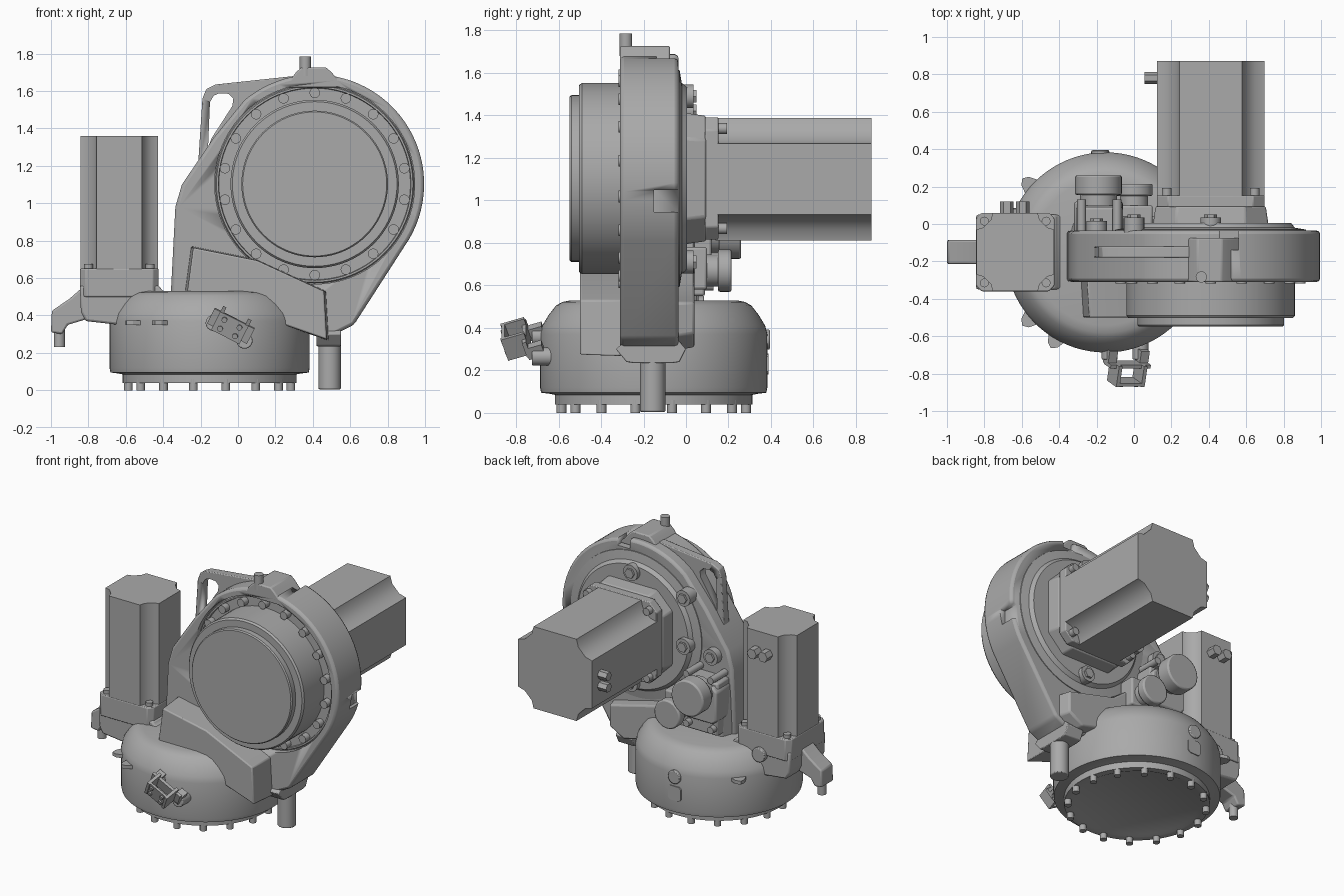
import bpy, bmesh
from math import sin, cos, pi, radians
from mathutils import Matrix, Vector

old = bpy.data.objects.get("Cube")
if old:
    bpy.data.objects.remove(old, do_unlink=True)

GREY = (0.4, 0.4, 0.4, 1)
mat = bpy.data.materials.new("machine_grey")
mat.use_nodes = True
mat.diffuse_color = GREY
mat.node_tree.nodes["Principled BSDF"].inputs["Base Color"].default_value = GREY

HUB_X, HUB_Z = 0.41, 1.103        # main arm joint
BASE = -0.152                     # base axis, same in x and y
AXES = {"x": lambda u, v, w: (w, u, v),
        "y": lambda u, v, w: (u, w, v),
        "z": lambda u, v, w: (u, v, w)}


def finish(name, bm, bevel=0):
    bmesh.ops.recalc_face_normals(bm, faces=bm.faces)
    mesh = bpy.data.meshes.new(name)
    bm.to_mesh(mesh)
    bm.free()
    mesh.materials.append(mat)
    ob = bpy.data.objects.new(name, mesh)
    bpy.context.collection.objects.link(ob)
    bpy.ops.object.select_all(action="DESELECT")
    ob.select_set(True)
    bpy.context.view_layer.objects.active = ob
    bpy.ops.object.shade_smooth_by_angle(angle=radians(32))
    if bevel:
        mod = ob.modifiers.new("Bevel", "BEVEL")
        mod.width, mod.segments, mod.limit_method = bevel, 2, "ANGLE"
    return ob


def prism(name, pts, axis, a, b, bevel=0, taper=1):
    """Extrude a 2D outline along an axis; taper scales the far end."""
    bm = bmesh.new()
    mid = sum((Vector(p) for p in pts), Vector((0, 0))) / len(pts)
    near = [bm.verts.new(AXES[axis](u, v, a)) for u, v in pts]
    far = [bm.verts.new(AXES[axis](*(mid + (Vector(p) - mid) * taper), b)) for p in pts]
    bm.faces.new(near)
    bm.faces.new(far)
    for i in range(len(pts)):
        j = (i + 1) % len(pts)
        bm.faces.new((near[i], near[j], far[j], far[i]))
    return finish(name, bm, bevel)


def circle(u, v, r, n=32):
    return [(u + r * cos(2 * pi * i / n), v + r * sin(2 * pi * i / n)) for i in range(n)]


def cyl(name, axis, u, v, r, a, b, n=24, bevel=0):
    return prism(name, circle(u, v, r, n), axis, a, b, bevel)


def rect(u0, u1, v0, v1):
    return [(u0, v0), (u1, v0), (u1, v1), (u0, v1)]


def lathe(name, profile, axis, u, v, n=80):
    """Revolve (radius, height) points about an axis through (u, v)."""
    bm = bmesh.new()
    rings = [[bm.verts.new(AXES[axis](p, q, h)) for p, q in circle(u, v, r, n)]
             for r, h in profile]
    for lo, hi in zip(rings, rings[1:]):
        for i in range(n):
            j = (i + 1) % n
            bm.faces.new((lo[i], lo[j], hi[j], hi[i]))
    bm.faces.new(rings[0])
    bm.faces.new(rings[-1])
    return finish(name, bm)


def cut(target, cutter):
    cutter.hide_render = True
    cutter.hide_set(True)
    cutter.hide_viewport = True
    mod = target.modifiers.new("Cut", "BOOLEAN")
    mod.operation, mod.object, mod.solver = "DIFFERENCE", cutter, "EXACT"


def notched(u, v, h):
    """Square motor section with stepped corners."""
    pts = []
    for k in range(4):
        c, s = round(cos(k * pi / 2)), round(sin(k * pi / 2))
        for p, q in ((1, -.58), (1, .58), (.82, .63), (.63, .82)):
            pts.append((u + h * (p * c - q * s), v + h * (p * s + q * c)))
        pts.append(pts.pop())
    return pts


def chamfered(u, v, h, c):
    return [(u + sx * (h - dx), v + sy * (h - dy)) for sx, sy, dx, dy in
            ((1, 1, 0, c), (1, 1, c, 0), (-1, 1, c, 0), (-1, 1, 0, c),
             (-1, -1, 0, c), (-1, -1, c, 0), (1, -1, c, 0), (1, -1, 0, c))]


# Round base with bolt ring
lathe("base_housing", [(.40, .05), (.42, .04), (.465, .04), (.465, .085), (.49, .09),
                       (.53, .095), (.535, .12), (.535, .37), (.525, .41), (.495, .46),
                       (.46, .505), (.43, .522), (.39, .53)], "z", BASE, BASE)
for i in range(16):
    t = (i + .5) * pi / 8
    cyl("base_bolt", "z", BASE + .443 * cos(t), BASE + .443 * sin(t), .023, 0, .06, 12)
for x, y, deg in ((-.56, .21, 138), (-.56, -.51, 222), (-.42, -.62, 240)):
    ear = prism("base_ear", [(-.09, -.08), (-.09, .08), (.03, .03), (.05, 0), (.03, -.03)],
                "z", -.012, .012)
    ear.matrix_world = Matrix.Translation((x, y, .36)) @ Matrix.Rotation(radians(deg), 4, "Z")
cyl("base_rear_plug", "y", -.18, .345, .047, .30, .395, bevel=.006)
prism("base_rear_pad", chamfered(-.18, .23, .05, .015), "y", .34, .388)

# Main arm: round head flowing into a wide foot
head = [(HUB_X + .585 * cos(radians(a)), HUB_Z + .585 * sin(radians(a)))
        for a in range(-30, 131, 4)]
arm = prism("arm_body", head + [(-.13, 1.35), (-.3, 1.1), (-.335, .98), (-.36, .5),
            (-.3, .36), (.24, .34), (.48, .28), (.62, .35)], "y", -.31, -.035, .018)
cut(arm, cyl("recess_cutter", "y", HUB_X, HUB_Z, .535, -.5, -.27, 80))
cut(arm, prism("top_notch_cutter", rect(.46, .56, 1.62, 1.8), "y", -.14, .1))
cut(arm, prism("side_notch_cutter", rect(.95, 1.1, .945, 1.05), "y", -.15, .1))
prism("arm_front_foot", [(-.3, .4), (-.25, .77), (.1, .70), (.47, .53), (.485, .265),
                         (.24, .35)], "y", -.30, -.5, .008, .97)
prism("arm_rear_foot", [(-.35, .42), (-.33, .85), (-.1, .85), (.2, .62), (.60, .52),
                        (.60, .36), (.48, .29), (.24, .35)], "y", -.06, .04, .012, .93)
prism("arm_top_tab", [(.25, 1.62), (.31, 1.70), (.34, 1.727), (.47, 1.727), (.50, 1.70),
                      (.57, 1.62)], "y", -.31, -.075, .008)
cyl("arm_top_pin", "z", .36, -.283, .03, 1.68, 1.785)

# Lifting handle web with slot
handle = prism("lifting_handle", [(-.215, 1.18), (-.19, 1.56), (-.17, 1.61), (-.12, 1.635),
               (.3, 1.68), (.2, 1.3)], "y", -.18, -.12, .006)
cut(handle, prism("handle_slot_cutter", [(-.16, 1.3), (-.15, 1.54), (-.13, 1.575),
    (-.1, 1.588), (-.05, 1.585), (-.025, 1.56), (-.03, 1.52), (-.14, 1.35)], "y", -.3, 0))

# Joint housing, output disc and bolt circle
lathe("joint_housing", [(.36, -.548), (.385, -.548), (.392, -.54), (.392, -.503), (.44, -.503),
                        (.45, -.49), (.45, -.2)], "y", HUB_X, HUB_Z)
lathe("joint_ring", [(.535, -.26), (.525, -.285), (.515, -.285), (.51, -.26)],
      "y", HUB_X, HUB_Z)
lathe("joint_rear_ring", [(.52, -.1), (.51, -.03), (.45, -.02), (.43, .005), (.3, .005)],
      "y", HUB_X, HUB_Z)
for i in range(18):
    t = i * pi / 9 + pi / 2
    cyl("joint_bolt", "y", HUB_X + .487 * cos(t), HUB_Z + .487 * sin(t), .028,
        -.318, -.25, 14)
for x, z, y0, y1 in ((HUB_X, 1.49, -.02, .05), (HUB_X, .71, -.02, .05), (0, 1.42, -.06, .05),
                     (0, 1.08, -.06, .05), (-.2, 1.05, -.06, .03)):
    cyl("arm_boss", "y", x, z, .055, y0, y1 - .015)
    cyl("arm_boss_plug", "y", x, z, .035, y0, y1, 6)

# Rear motor, lying along y
prism("rear_motor_adapter", chamfered(HUB_X, HUB_Z, .31, .12), "y", -.01, .095, .01, .95)
prism("rear_motor_flange", chamfered(HUB_X, HUB_Z, .288, .06), "y", .09, .152, .006)
prism("rear_motor_body", notched(HUB_X, HUB_Z - .003, .288), "y", .14, .872)
for sx in (-1, 1):
    for sz in (-1, 1):
        cyl("rear_motor_bolt", "y", HUB_X + sx * .235, HUB_Z + sz * .235, .026, .14, .192, 12)
for z in (1.06, 1.14):
    cyl("rear_motor_connector", "x", .78, z, .032, .055, .14, 6)

# Upright motor over the base
MX, MY = -.635, -.15
prism("upright_motor_body", notched(MX, MY, .208), "z", .6, 1.36)
prism("upright_motor_flange", chamfered(MX, MY, .21, .03), "z", .5, .65, .006)
prism("upright_motor_adapter", [(-.845, .56), (-.425, .56), (-.40, .53), (-.34, .51),
                                (-.34, .34), (-.55, .34), (-.815, .37), (-.84, .42)],
      "y", -.35, .05, .012)
for sx in (-1, 1):
    for sy in (-1, 1):
        cyl("upright_motor_bolt", "z", MX + sx * .165, MY + sy * .165, .024, .63, .675, 12)
for x in (-.68, -.595):
    cyl("upright_motor_connector", "y", x, 1.22, .037, 0, .12, 6)
cyl("adapter_plug", "y", -.62, .5, .05, 0, .085, bevel=.006)

# Side bracket with pin
prism("side_bracket", [(-.82, .56), (-.90, .49), (-.995, .425), (-1, .31), (-.94, .30),
                       (-.91, .35), (-.81, .38)], "y", -.215, -.085, .01)
cyl("side_bracket_pin", "z", -.955, -.15, .03, .232, .33)

# Lower stop pin and collar
cyl("stop_pin", "z", .49, -.157, .06, .005, .36, 32, .006)
prism("stop_collar", [(-.33, .30), (-.28, .24), (-.25, .235), (-.06, .235), (-.03, .24),
                      (.0, .30), (-.06, .37), (-.25, .37)], "x", .42, .55, .005)

# Cable glands behind the arm
prism("gland_plate", chamfered(-.19, .77, .13, .03), "y", -.05, .12, .012)
prism("gland_block", rect(-.31, -.06, .55, .92), "y", -.05, .09, .012)
cyl("gland_large_neck", "y", -.19, .85, .10, .1, .17, 32)
cyl("gland_large_cap", "y", -.19, .85, .125, .155, .26, 40, .01)
prism("gland_small_block", rect(-.08, .10, .58, .78), "y", -.02, .1, .012)
cyl("gland_small_neck", "y", 0, .67, .075, 0, .16, 32)
cyl("gland_small_cap", "y", 0, .67, .1, .15, .215, 40, .01)
for x, z in ((-.28, .6), (-.09, .6), (-.28, .95), (-.09, .95)):
    cyl("gland_bolt", "y", x, z, .024, -.04, .13, 12)

# Tilted sensor bracket on the base front
for x, z in ((-.13, .36), (.035, .265)):
    cyl("sensor_foot", "y", x, z, .043, -.725, -.58, bevel=.006)
tilt = (Matrix.Translation((-.025, -.7, .37)) @ Matrix.Rotation(radians(27), 4, "Y")
        @ Matrix.Rotation(radians(18), 4, "X"))
for name, box, y0, y1 in (("sensor_plate", rect(-.12, .12, -.045, .035), -.065, -.045),
                          ("sensor_web", rect(-.07, .07, -.05, .065), -.155, -.14),
                          ("sensor_side", rect(-.085, -.065, -.05, .065), -.16, -.045),
                          ("sensor_side", rect(.065, .085, -.05, .065), -.16, -.045),
                          ("sensor_leg", rect(-.12, -.07, -.06, .0), -.06, .02),
                          ("sensor_leg", rect(.07, .12, -.06, .0), -.06, .02)):
    prism(name, box, "y", y0, y1).matrix_world = tilt
for sx in (-1, 1):
    for z in (-.02, .035):
        cyl("sensor_screw", "y", sx * .045, z, .015, -.165, -.14, 12).matrix_world = tilt
